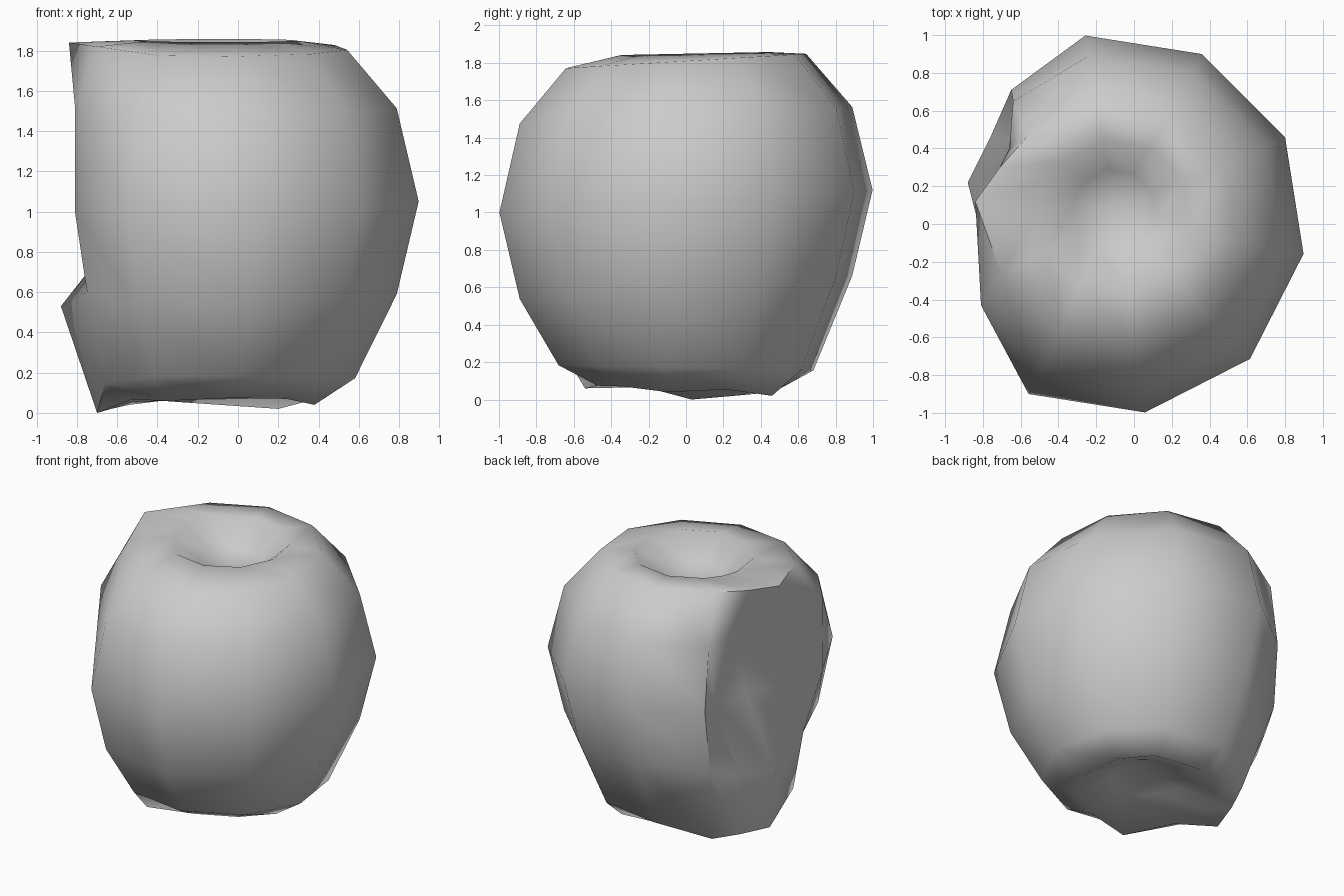
import bpy, bmesh, math

if "Cube" in bpy.data.objects:
    bpy.data.objects.remove(bpy.data.objects["Cube"])

# Low-poly apple body: rings of (radius, height, slope along y), top to bottom
CX = -0.10
RINGS = [
    (0.22, 1.70, 0.0),
    (0.40, 1.85, 0.02),
    (0.65, 1.81, 0.06),
    (0.90, 1.52, 0.05),
    (1.01, 1.06, 0.06),
    (0.90, 0.60, 0.07),
    (0.69, 0.17, -0.02),
    (0.48, 0.06, -0.03),
    (0.24, 0.17, 0.0),
]
SHIFT_Y = [0.07, 0.05, 0, 0, 0, 0, 0, 0, 0]   # stem dimple sits a little to the back
ANGLES = [-9, 27, 63, 99, 135, 153, 171, 207, 243, 279, 315]

# Bite on the left side: replaced points for rings 2 to 6 of four columns
BITE = {
    135: [(-0.56, 0.47, 1.85), (-0.64, 0.65, 1.54), (-0.65, 0.71, 1.08),
          (-0.66, 0.66, 0.62), (-0.54, 0.47, 0.04)],
    153: [(-0.71, 0.30, 1.84), (-0.66, 0.40, 1.54), (-0.51, 0.40, 1.00),
          (-0.76, 0.46, 0.57), (-0.63, 0.26, 0.02)],
    171: [(-0.84, 0.12, 1.84), (-0.67, 0.15, 1.49), (-0.54, 0.08, 0.95),
          (-0.88, 0.22, 0.53), (-0.70, 0.03, 0.00)],
    207: [(-0.70, -0.27, 1.82), (-0.81, -0.43, 1.52), (-0.81, -0.42, 1.00),
          (-0.75, -0.29, 0.60), (-0.66, -0.30, 0.15)],
}
# Uneven feet around the underside
FEET = {-9: (0.38, -0.10, 0.04), 63: (0.20, 0.46, 0.02), 135: (-0.38, 0.32, 0.06),
        243: (-0.36, -0.54, 0.06)}


def ring_point(i, angle):
    if angle in BITE and 2 <= i <= 6:
        return BITE[angle][i - 2]
    if angle in FEET and i == 7:
        return FEET[angle]
    r, z, slope = RINGS[i]
    a = math.radians(angle)
    y = r * math.sin(a)
    return (CX + r * math.cos(a), y + SHIFT_Y[i], z + slope * y)


bm = bmesh.new()
rows = [[bm.verts.new(ring_point(i, a)) for a in ANGLES] for i in range(len(RINGS))]
n = len(ANGLES)
for upper, lower in zip(rows, rows[1:]):
    for k in range(n):
        j = (k + 1) % n
        bm.faces.new((upper[k], lower[k], lower[j], upper[j]))

# Close the stem dimple and the bottom dimple
for row, y, z in ((rows[0], 0.09, 1.65), (rows[-1], 0.0, 0.20)):
    c = bm.verts.new((CX, y, z))
    for k in range(n):
        bm.faces.new((row[k], row[(k + 1) % n], c))
bmesh.ops.recalc_face_normals(bm, faces=bm.faces)

mesh = bpy.data.meshes.new("bitten_apple")
bm.to_mesh(mesh)
bm.free()
apple = bpy.data.objects.new("bitten_apple", mesh)
bpy.context.collection.objects.link(apple)

# Smooth skin with crisp bite edges
bpy.context.view_layer.objects.active = apple
apple.select_set(True)
bpy.ops.object.shade_smooth_by_angle(angle=math.radians(65))
